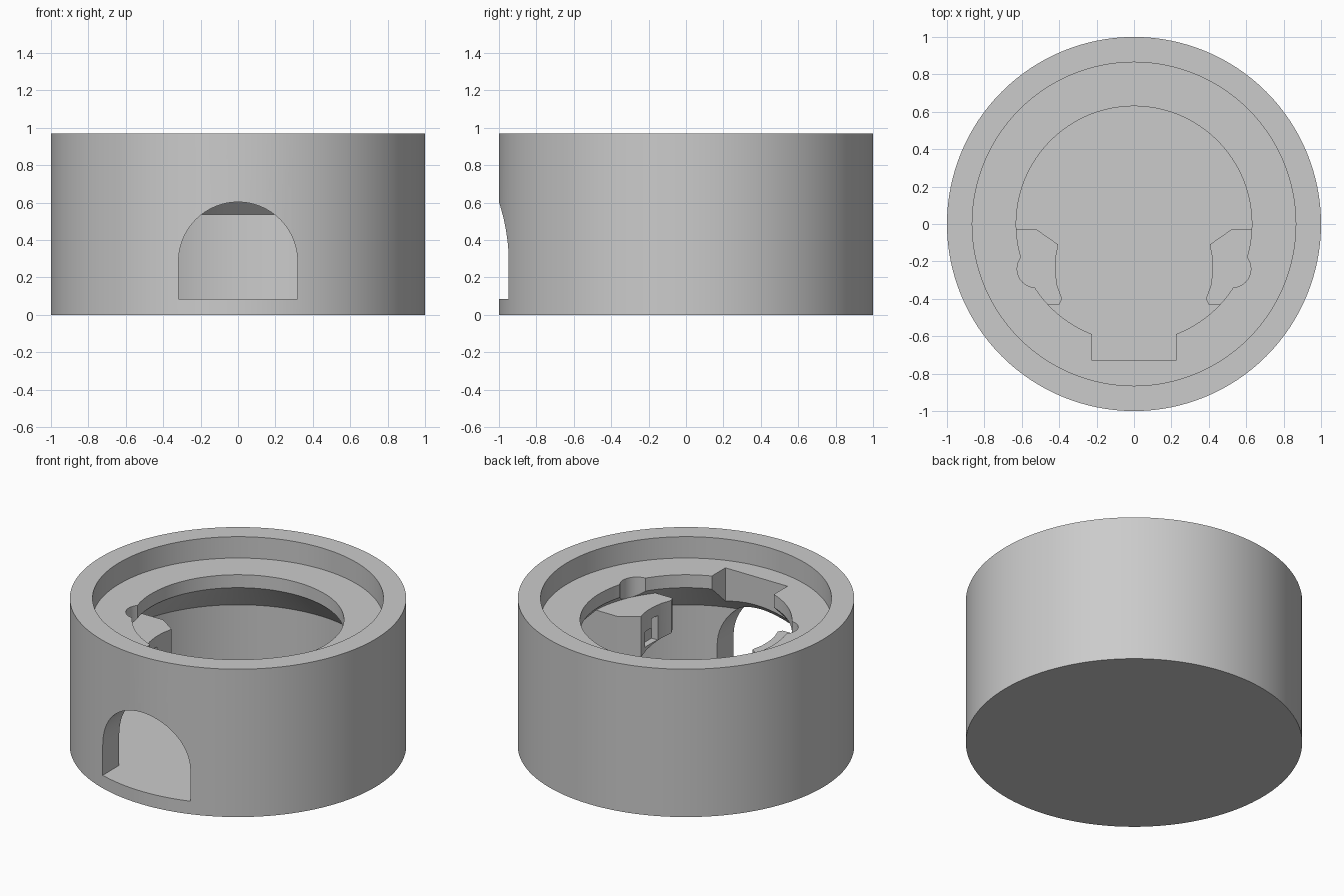
import bpy, bmesh
from math import pi, sin, cos, radians
from mathutils import Matrix, Vector

cube = bpy.data.objects.get("Cube")
if cube:
    bpy.data.objects.remove(cube, do_unlink=True)

SILL, LEDGE, POST_TOP, TOP = 0.085, 0.83, 0.70, 0.97

grey = bpy.data.materials.new("plain grey")
grey.use_nodes = True
grey.diffuse_color = (0.6, 0.6, 0.6, 1)
grey.node_tree.nodes["Principled BSDF"].inputs["Base Color"].default_value = grey.diffuse_color


def make_object(name, bm):
    bmesh.ops.recalc_face_normals(bm, faces=bm.faces)
    mesh = bpy.data.meshes.new(name)
    bm.to_mesh(mesh)
    bm.free()
    mesh.materials.append(grey)
    obj = bpy.data.objects.new(name, mesh)
    bpy.context.collection.objects.link(obj)
    return obj


def prism(name, outline, offset):
    """Extrude a closed 3D outline along an offset."""
    bm = bmesh.new()
    face = bm.faces.new([bm.verts.new(p) for p in outline])
    out = bmesh.ops.extrude_face_region(bm, geom=[face], use_keep_orig=True)
    bmesh.ops.translate(bm, vec=offset,
                        verts=[v for v in out["geom"] if isinstance(v, bmesh.types.BMVert)])
    return make_object(name, bm)


def box(name, low, high):
    (x0, y0, z0), (x1, y1, z1) = low, high
    return prism(name, [(x0, y0, z0), (x1, y0, z0), (x1, y1, z0), (x0, y1, z0)],
                 (0, 0, z1 - z0))


def combine(target, other, operation):
    """Apply a boolean and discard the helper."""
    mod = target.modifiers.new(operation, 'BOOLEAN')
    mod.operation, mod.solver, mod.object = operation, 'EXACT', other
    bpy.context.view_layer.objects.active = target
    bpy.ops.object.modifier_apply(modifier=mod.name)
    bpy.data.objects.remove(other, do_unlink=True)


# Round housing: stepped rim, lip, conical overhang, cavity and floor
profile = [(0, 0), (1, 0), (1, TOP), (0.865, TOP), (0.865, LEDGE), (0.63, LEDGE),
           (0.63, 0.745), (0.84, 0.535), (0.84, SILL), (0, SILL)]
bm = bmesh.new()
verts = [bm.verts.new((r, 0, z)) for r, z in profile]
edges = [bm.edges.new(pair) for pair in zip(verts, verts[1:])]
bmesh.ops.spin(bm, geom=verts + edges, cent=(0, 0, 0), axis=(0, 0, 1),
               angle=2 * pi, steps=128)
bmesh.ops.remove_doubles(bm, verts=bm.verts, dist=0.0001)
housing = make_object("round_housing", bm)

# Arched opening in the front wall
R, SPRING = 0.318, 0.285
arch = [(-R, -1.1, SILL), (R, -1.1, SILL)]
arch += [(R * cos(pi * i / 32), -1.1, SPRING + R * sin(pi * i / 32)) for i in range(33)]
combine(housing, prism("arch_cutter", arch, (0, 0.4, 0)), 'DIFFERENCE')

# Square notch in the lip
combine(housing, box("notch_cutter", (-0.225, -0.73, 0.5), (0.225, -0.45, 0.9)), 'DIFFERENCE')

# Two side brackets under the lip, each with a stepped slot and a round relief above
bracket_plan = [(0.88, -0.03), (0.52, -0.03), (0.405, -0.11), (0.42, -0.19), (0.42, -0.26),
                (0.41, -0.33), (0.385, -0.4), (0.40, -0.43), (0.80, -0.43)]
for side in (1, -1):
    relief = [(side * (0.525 + 0.1 * cos(pi * i / 16)), -0.24 + 0.1 * sin(pi * i / 16), POST_TOP)
              for i in range(32)]
    combine(housing, prism("relief_cutter", relief, (0, 0, 0.2)), 'DIFFERENCE')

    bracket = prism("bracket", [(side * x, y, 0.41 - 0.19 * y) for x, y in bracket_plan],
                    (0, 0, 0.2))
    for v in bracket.data.vertices:
        if v.co.z > 0.55:
            v.co.z = POST_TOP
    for y0, y1, z1 in ((-0.30, -0.24, 0.63), (-0.245, -0.17, 0.57)):
        x0, x1 = sorted((side * 0.35, side * 0.46))
        combine(bracket, box("slot_cutter", (x0, y0, 0.47), (x1, y1, z1)), 'DIFFERENCE')
    combine(housing, bracket, 'UNION')

# Smooth round walls, crisp edges
bpy.ops.object.select_all(action='DESELECT')
housing.select_set(True)
bpy.context.view_layer.objects.active = housing
bpy.ops.object.shade_smooth_by_angle(angle=radians(25))
